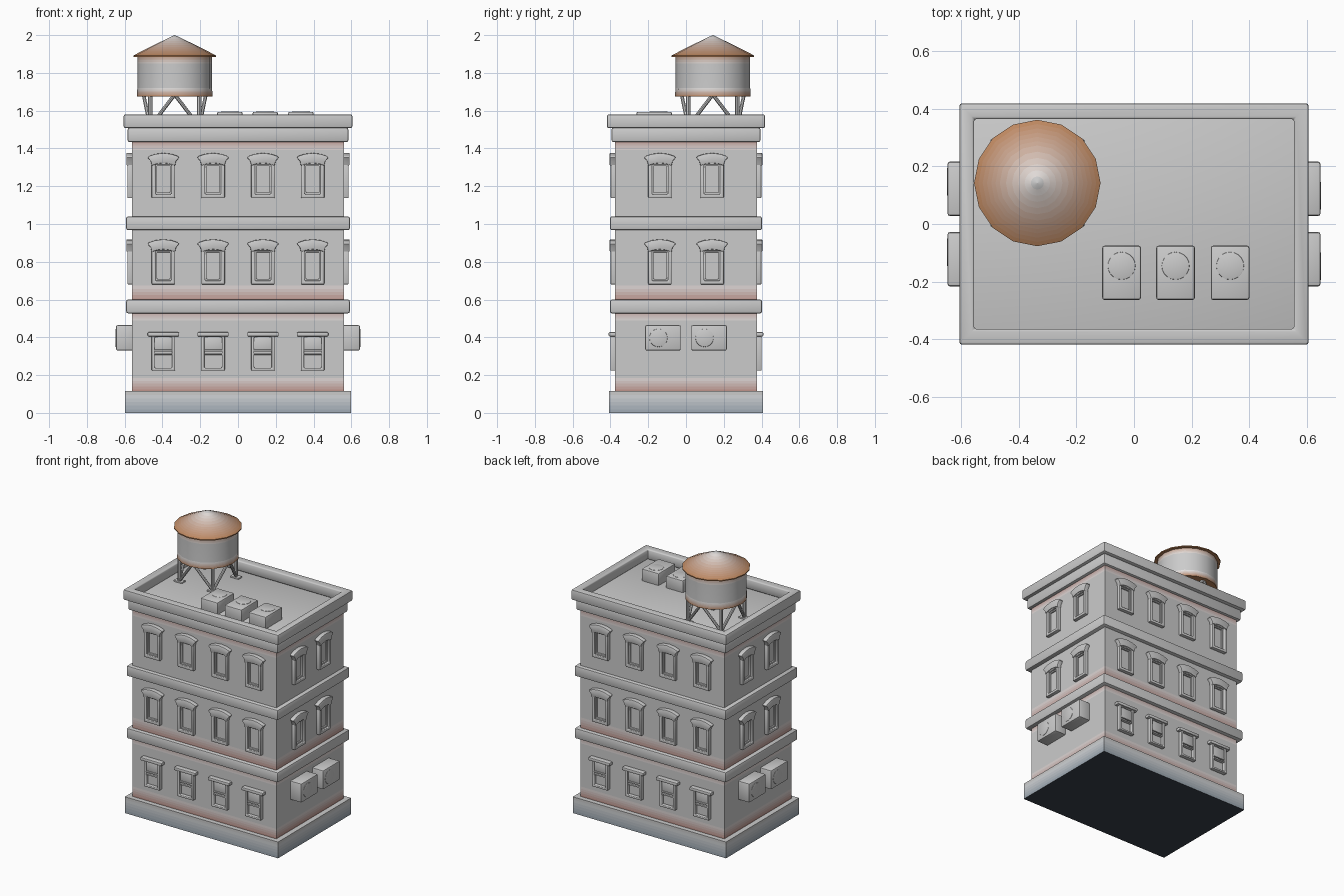
import bpy, bmesh, math
from mathutils import Matrix, Vector

if "Cube" in bpy.data.objects:
    bpy.data.objects.remove(bpy.data.objects["Cube"])

GREY = (0.8, 0.8, 0.8)
RED, RUST, SLATE = (0.5, 0.25, 0.21), (0.5, 0.23, 0.1), (0.32, 0.38, 0.44)
T = Matrix.Translation


def tint(colour, k):
    """Material a fraction k of the way from grey to the given colour."""
    c = tuple(g + (t - g) * k for g, t in zip(GREY, colour))
    name = "tint_%02d_%02d_%02d" % tuple(int(v * 99) for v in c)
    m = bpy.data.materials.get(name) or bpy.data.materials.new(name)
    m.diffuse_color = (*c, 1)
    m.use_nodes = True
    m.node_tree.nodes["Principled BSDF"].inputs["Base Color"].default_value = m.diffuse_color
    return m


def to_mesh(name, bm, bevel=0.0):
    bmesh.ops.recalc_face_normals(bm, faces=bm.faces)
    if bevel:
        edges = [e for e in bm.edges if e.calc_face_angle(0) > 0.5]
        bmesh.ops.bevel(bm, geom=edges, offset=bevel, segments=2, profile=0.5, affect='EDGES')
    me = bpy.data.meshes.new(name)
    bm.to_mesh(me)
    bm.free()
    return me


def place(me, matrix=Matrix()):
    ob = bpy.data.objects.new(me.name, me)
    ob.matrix_world = matrix
    bpy.context.collection.objects.link(ob)
    return ob


def rect(x0, x1, y0, y1):
    return [(x0, y0), (x1, y0), (x1, y1), (x0, y1)]


def circle(r, n=16):
    return [(r * math.cos(i * math.tau / n), r * math.sin(i * math.tau / n)) for i in range(n)]


def prism(name, pts, z0, z1, bevel=0.0):
    bm = bmesh.new()
    f = bm.faces.new([bm.verts.new((x, y, z0)) for x, y in pts])
    new = bmesh.ops.extrude_face_region(bm, geom=[f])["geom"]
    bmesh.ops.translate(bm, vec=(0, 0, z1 - z0), verts=[v for v in new if isinstance(v, bmesh.types.BMVert)])
    return to_mesh(name, bm, bevel)


def ring(name, outer, inner, z0, z1, bevel):
    """Rectangular frame with an opening."""
    bm = bmesh.new()
    loops = [[bm.verts.new((x, y, z)) for x, y in p]
             for p, z in ((outer, z0), (outer, z1), (inner, z1), (inner, z0))]
    for a, b in zip(loops, loops[1:] + loops[:1]):
        for i in range(4):
            j = (i + 1) % 4
            bm.faces.new((a[i], a[j], b[j], b[i]))
    return to_mesh(name, bm, bevel)


def stack(name, sections, colour, bottom=None):
    """Loft of (points, z, tint amount) sections, tinted in steps between them."""
    bm = bmesh.new()
    mats, prev = [], None

    def slot(m):
        if m not in mats:
            mats.append(m)
        return mats.index(m)

    def loop(p, z):
        return [bm.verts.new((x, y, z)) for x, y in p]

    prev = first = loop(*sections[0][:2])
    for (p, z, k), (q, w, h) in zip(sections, sections[1:]):
        steps = 1 if k == h else 6
        for s in range(1, steps + 1):
            t = s / steps
            pts = [(a + (c - a) * t, b + (d - b) * t) for (a, b), (c, d) in zip(p, q)]
            cur = loop(pts, z + (w - z) * t)
            for i in range(len(cur)):
                j = (i + 1) % len(cur)
                f = bm.faces.new((prev[i], prev[j], cur[j], cur[i]))
                f.material_index = slot(tint(colour, k + (h - k) * (t - 0.5 / steps)))
            prev = cur
    bm.faces.new(first[::-1]).material_index = slot(bottom or tint(colour, sections[0][2]))
    bm.faces.new(prev).material_index = slot(tint(colour, sections[-1][2]))
    me = to_mesh(name, bm)
    for m in mats:
        me.materials.append(m)
    return me


def beam(name, a, b, r):
    a, b = Vector(a), Vector(b)
    bm = bmesh.new()
    bmesh.ops.create_cone(bm, cap_ends=True, segments=8, radius1=r, radius2=r, depth=(b - a).length)
    place(to_mesh(name, bm), T((a + b) / 2) @ (b - a).to_track_quat('Z', 'Y').to_matrix().to_4x4())


def slab(name, hx, hy, z0, z1, bevel=0.01):
    place(prism(name, rect(-hx, hx, -hy, hy), z0, z1, bevel))


# Plinth, walls with stained edges, floor bands, cornice and parapet
plinth = rect(-0.598, 0.598, -0.408, 0.408)
dark = tint((0.04, 0.05, 0.07), 1)
place(stack("plinth", [(plinth, 0, 1), (plinth, 0.115, 0.15)], SLATE, dark))
wall = rect(-0.562, 0.562, -0.375, 0.375)
place(stack("walls", [(wall, z, k) for z, k in (
    (0.11, 1), (0.2, 0), (0.48, 0), (0.54, 0.8), (0.59, 1), (0.69, 0), (1.38, 0), (1.45, 1))], RED))
slab("lower_band", 0.592, 0.402, 0.527, 0.6)
slab("upper_band", 0.592, 0.402, 0.967, 1.04)
slab("cornice", 0.584, 0.394, 1.433, 1.51)
place(ring("parapet", rect(-0.605, 0.605, -0.418, 0.418), rect(-0.554, 0.554, -0.364, 0.364), 1.507, 1.58, 0.009))

# Upper window parts: drawn flat, then stood up against the wall
hood_pts = [(-0.062, 0.172), (-0.032, 0.182), (0, 0.186), (0.032, 0.182), (0.062, 0.172),
            (0.067, 0.195), (0.083, 0.214), (0.078, 0.222), (0.042, 0.234), (0, 0.239),
            (-0.042, 0.234), (-0.078, 0.222), (-0.083, 0.214), (-0.067, 0.195)]
upper_window = [
    ring("window_frame", rect(-0.062, 0.062, 0, 0.19), rect(-0.042, 0.042, 0.02, 0.178), -0.01, 0.024, 0.005),
    ring("window_sash", rect(-0.044, 0.044, 0.018, 0.18), rect(-0.034, 0.034, 0.03, 0.17), -0.01, 0.01, 0.002),
    prism("window_hood", hood_pts, -0.01, 0.029, 0.004)]

# Ground floor window parts
ground_window = [
    ring("ground_window_frame", rect(-0.062, 0.062, 0, 0.19), rect(-0.046, 0.046, 0.014, 0.177), -0.01, 0.026, 0.005),
    prism("ground_window_lintel", rect(-0.083, 0.083, 0.181, 0.203), -0.01, 0.034, 0.005),
    prism("ground_window_rail", rect(-0.048, 0.048, 0.083, 0.094), -0.01, 0.02, 0.003),
    prism("ground_window_upper_sash", rect(-0.048, 0.048, 0.106, 0.18), -0.01, 0.014, 0.003),
    prism("ground_window_sash_rail", rect(-0.048, 0.048, 0.1, 0.111), -0.01, 0.02, 0.003)]

# Cooling unit parts, base at z = 0
unit = [prism("cooling_unit", rect(-0.067, 0.067, -0.094, 0.094), -0.01, 0.084, 0.008),
        prism("cooling_unit_fan", [(x, y + 0.024) for x, y in circle(0.048, 20)], 0.07, 0.086, 0.002)]

# Windows on all four sides
stand = Matrix.Rotation(math.pi / 2, 4, 'X')
long_xs, short_xs = (-0.395, -0.132, 0.132, 0.395), (-0.138, 0.138)
for quarter in range(4):
    spin = Matrix.Rotation(quarter * math.pi / 2, 4, 'Z')
    dist, xs = ((0.375, long_xs), (0.562, short_xs))[quarter % 2]
    for x in xs:
        sets = [(upper_window, 0.68), (upper_window, 1.137)]
        if quarter % 2 == 0:
            sets.append((ground_window, 0.224))
        for parts, z in sets:
            for me in parts:
                place(me, spin @ T((x, -dist, z)) @ stand)

# Cooling units on the side walls and on the roof
side = Matrix(((0, 0, 1, 0), (0, -1, 0, 0), (1, 0, 0, 0), (0, 0, 0, 1)))
for me in unit:
    for y in (-0.122, 0.122):
        for turn in (0, math.pi):
            place(me, Matrix.Rotation(turn, 4, 'Z') @ T((0.562, y, 0.397)) @ side)
    for x in (-0.043, 0.144, 0.333):
        place(me, T((x, -0.169, 1.51)))

# Water tank and its conical roof
TX, TY = -0.335, 0.142
at = T((TX, TY, 0))
place(stack("water_tank", [(circle(r), z, k) for r, z, k in (
    (0.2, 1.676, 1), (0.198, 1.72, 0), (0.198, 1.84, 0), (0.198, 1.895, 0.9))], RUST), at)
place(stack("tank_roof", [(circle(r), z, k) for r, z, k in (
    (0.219, 1.885, 1), (0.219, 1.892, 1), (0.13, 1.938, 0.7), (0.001, 2.0, 0))], RUST), at)

# Tank stand: pads, upright legs and slanted braces
for sx in (-1, 1):
    for sy in (-1, 1):
        fx, fy = TX + sx * 0.13, TY + sy * 0.13
        place(prism("leg_pad", rect(-0.033, 0.033, -0.02, 0.02), 0, 0.012, 0.003), T((fx, fy, 1.508)))
        beam("tank_leg", (fx, fy, 1.51), (fx, fy, 1.69), 0.012)
        beam("tank_brace", (fx, fy, 1.515), (TX, TY + sy * 0.165, 1.685), 0.01)
        beam("tank_brace", (fx, fy, 1.515), (TX + sx * 0.165, TY, 1.685), 0.01)

# Smooth shading with sharp edges kept
bpy.ops.object.select_all(action='SELECT')
bpy.context.view_layer.objects.active = bpy.context.scene.objects[0]
bpy.ops.object.shade_smooth_by_angle(angle=math.radians(35))
